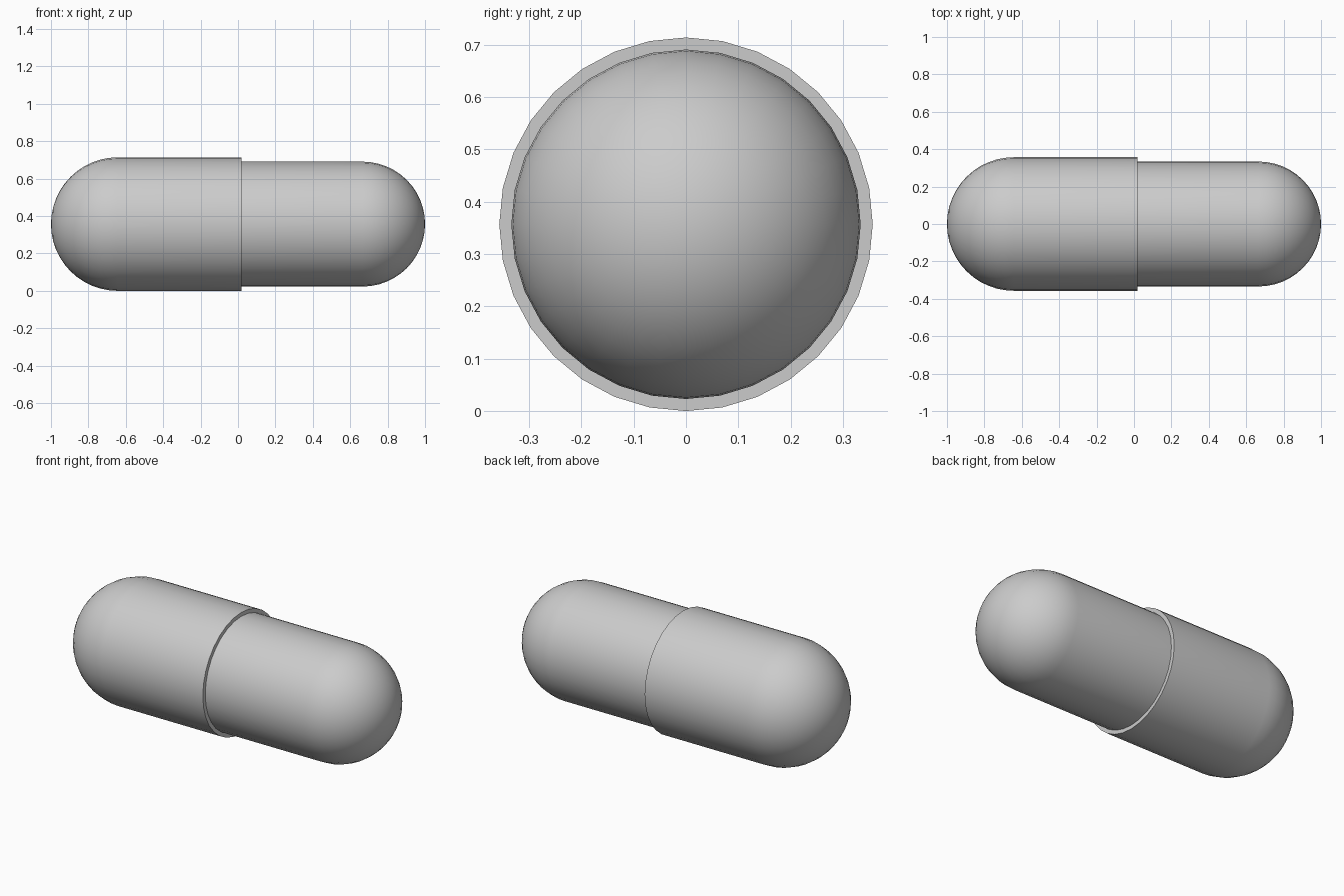
import bpy
import bmesh
from math import sin, cos, pi, radians
from mathutils import Matrix, Vector

if "Cube" in bpy.data.objects:
    bpy.data.objects.remove(bpy.data.objects["Cube"], do_unlink=True)

SEGMENTS = 32       # sides around the capsule
DOME_STEPS = 12     # rings in each rounded end
CAP_R = 0.357       # wide half
BODY_R = 0.334      # narrow half
JOINT_X = 0.02

grey = bpy.data.materials.new("plain grey")
grey.use_nodes = True
grey.diffuse_color = (0.6, 0.6, 0.6, 1)
grey.node_tree.nodes["Principled BSDF"].inputs["Base Color"].default_value = (0.6, 0.6, 0.6, 1)


def capsule_half(name, radius, tip, start):
    """Lathe a straight wall and a round end, as (x, radius) points, around the long axis."""
    side = 1 if tip > start else -1
    centre = tip - side * radius
    profile = [start]
    for i in range(DOME_STEPS + 1):
        a = pi / 2 * i / DOME_STEPS
        profile.append((centre + side * radius * sin(a), radius * cos(a)))
    return lathe(name, profile[1:], start, radius)


def lathe(name, dome, start, radius):
    points = [(start, radius)] + dome
    if name == "wide_half":
        # flat lip that closes the step down to the narrow half
        points.insert(0, (start, BODY_R - 0.004))
    bm = bmesh.new()
    verts = [bm.verts.new((x, 0, r)) for x, r in points]
    edges = [bm.edges.new(pair) for pair in zip(verts, verts[1:])]
    bmesh.ops.spin(bm, geom=verts + edges, cent=(0, 0, 0), axis=(1, 0, 0),
                   angle=2 * pi, steps=SEGMENTS, use_duplicate=False)
    bmesh.ops.remove_doubles(bm, verts=bm.verts, dist=0.0005)
    bmesh.ops.recalc_face_normals(bm, faces=bm.faces)
    # make every face point away from the core of the capsule
    core = Vector((0, 0, 0))
    outward = sum((f.normal.dot(f.calc_center_median() - core) * f.calc_area()) for f in bm.faces)
    if outward < 0:
        bmesh.ops.reverse_faces(bm, faces=bm.faces)
    bmesh.ops.transform(bm, matrix=Matrix.Translation((0, 0, CAP_R)), verts=bm.verts)
    mesh = bpy.data.meshes.new(name)
    bm.to_mesh(mesh)
    bm.free()
    mesh.materials.append(grey)
    obj = bpy.data.objects.new(name, mesh)
    bpy.context.collection.objects.link(obj)
    bpy.ops.object.select_all(action="DESELECT")
    obj.select_set(True)
    bpy.context.view_layer.objects.active = obj
    bpy.ops.object.shade_smooth_by_angle(angle=radians(40))
    return obj


# Wide half with its lip, and the narrow half that slides into it
capsule_half("wide_half", CAP_R, -1, JOINT_X)
capsule_half("narrow_half", BODY_R, 1, JOINT_X)
